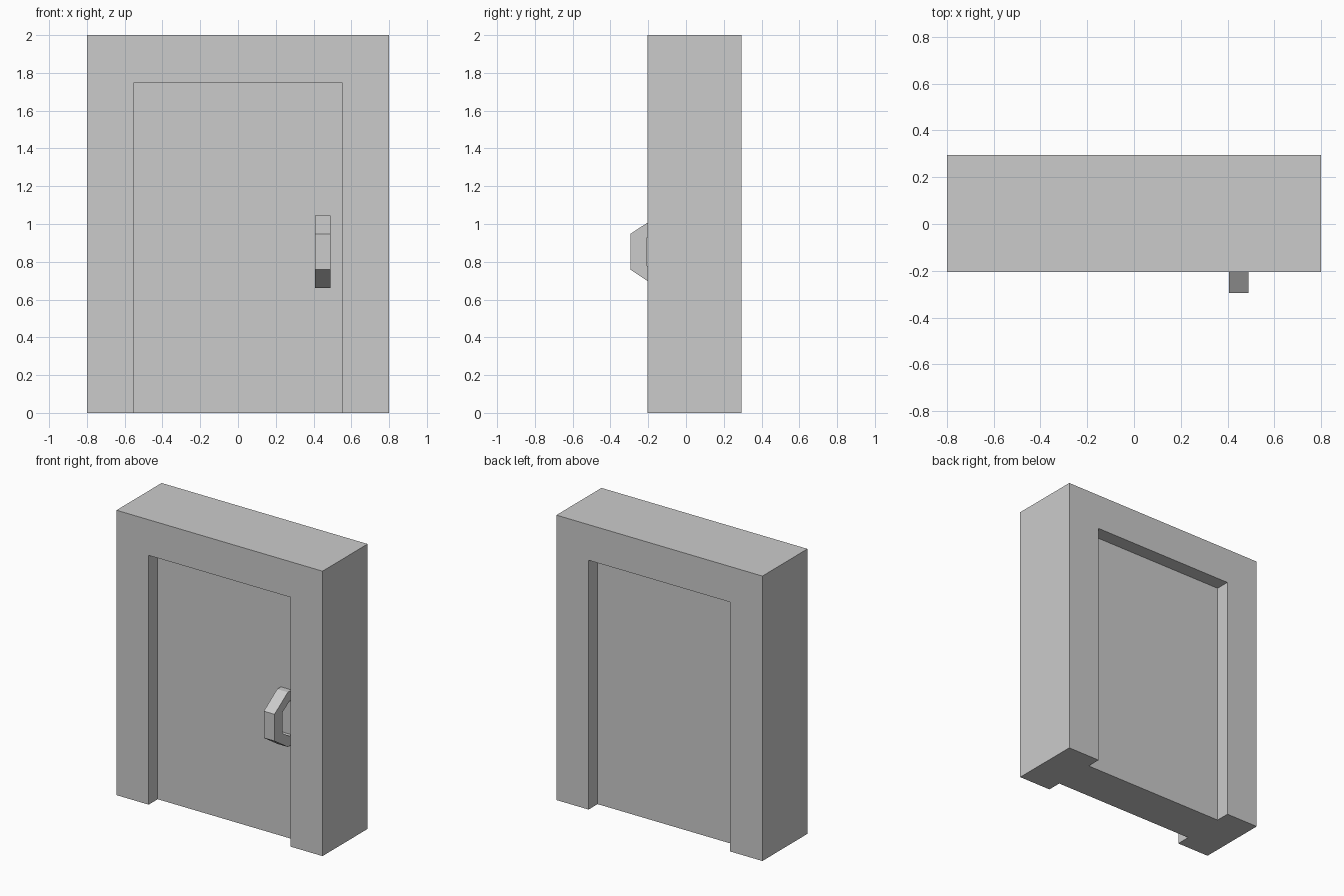
import bpy, bmesh
from mathutils import Vector

if "Cube" in bpy.data.objects:
    bpy.data.objects.remove(bpy.data.objects["Cube"])


def prism(name, profile, to3d, direction):
    """Extrude a closed 2D profile into a solid along a direction."""
    bm = bmesh.new()
    face = bm.faces.new([bm.verts.new(to3d(a, b)) for a, b in profile])
    res = bmesh.ops.extrude_face_region(bm, geom=[face])
    verts = [g for g in res["geom"] if isinstance(g, bmesh.types.BMVert)]
    bmesh.ops.translate(bm, verts=verts, vec=Vector(direction))
    bmesh.ops.recalc_face_normals(bm, faces=bm.faces)
    mesh = bpy.data.meshes.new(name)
    bm.to_mesh(mesh)
    bm.free()
    obj = bpy.data.objects.new(name, mesh)
    bpy.context.collection.objects.link(obj)
    return obj


FRONT, BACK = -0.205, 0.295     # faces of the surround
RECESS = 0.1                    # door set back on both sides
W, H = 0.8, 2.0                 # surround half width, height
DW, DH = 0.55, 1.75             # opening half width, height

# Door surround: one arch-shaped profile
prism("door_frame",
      [(-W, 0), (-DW, 0), (-DW, DH), (DW, DH), (DW, 0), (W, 0), (W, H), (-W, H)],
      lambda x, z: (x, FRONT, z), (0, BACK - FRONT, 0))

# Door panel, recessed front and back
prism("door_panel",
      [(-DW, 0), (DW, 0), (DW, DH), (-DW, DH)],
      lambda x, z: (x, FRONT + RECESS, z), (0, BACK - FRONT - 2 * RECESS, 0))

# Pull handle: chamfered bracket, upper half profile mirrored about its middle
MID = 0.853
face_y = FRONT + RECESS
outer = [(face_y, 0.192), (-0.147, 0.192), (-0.295, 0.094)]
inner = [(face_y, 0.122), (-0.13, 0.122), (-0.207, 0.074)]


def bracket(half):
    return half + [(y, -z) for y, z in reversed(half)]


prism("door_handle", bracket(outer) + bracket(inner)[::-1],
      lambda y, z: (0.407, y, MID + z), (0.083, 0, 0))
